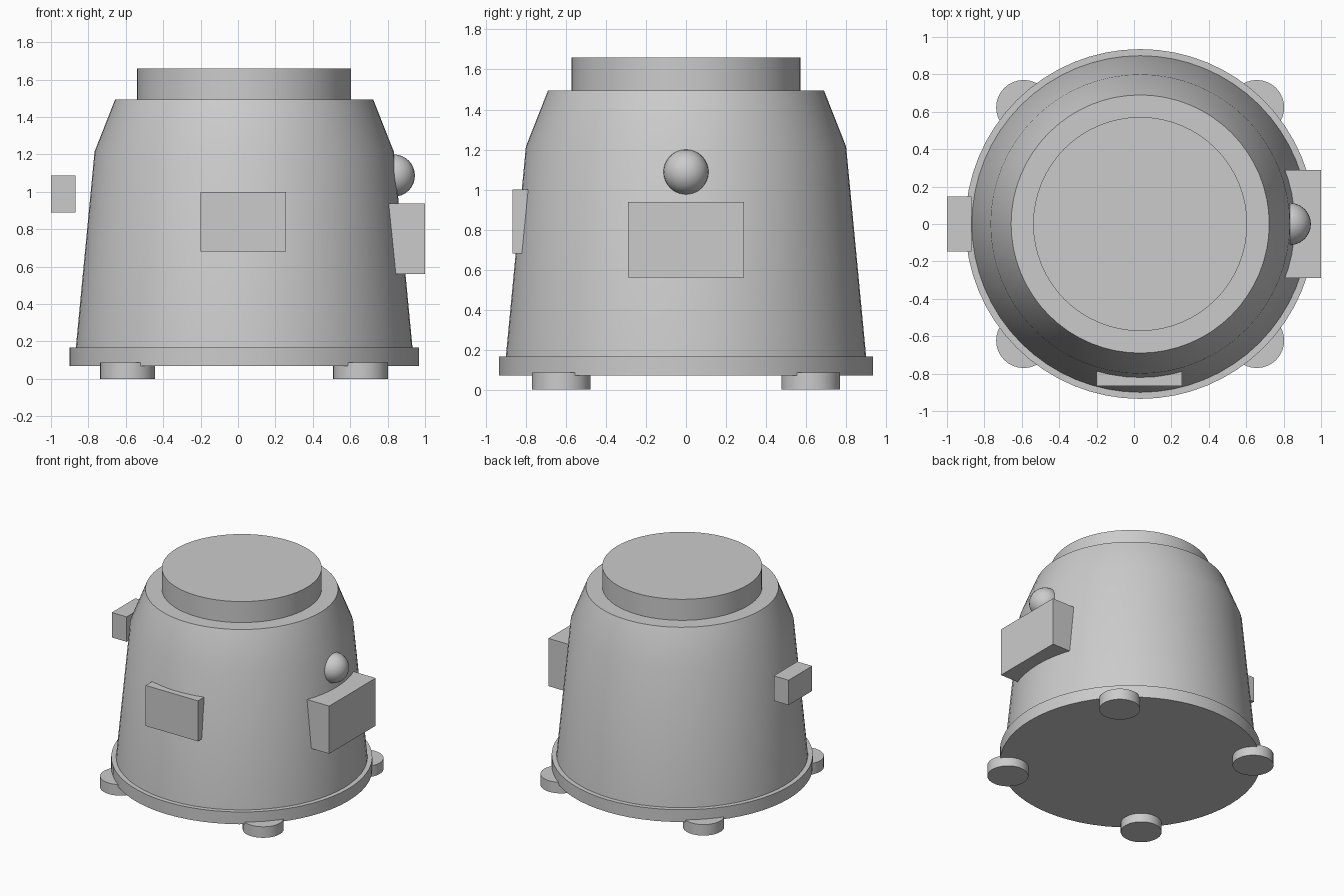
import bpy, bmesh, math
from mathutils import Matrix

if "Cube" in bpy.data.objects:
    bpy.data.objects.remove(bpy.data.objects["Cube"])

CX = 0.033  # axis of the round body

grey = bpy.data.materials.new("light grey")
grey.diffuse_color = (0.6, 0.6, 0.6, 1)
grey.use_nodes = True
grey.node_tree.nodes["Principled BSDF"].inputs["Base Color"].default_value = grey.diffuse_color


def finish(name, bm, smooth=True):
    bmesh.ops.recalc_face_normals(bm, faces=bm.faces)
    mesh = bpy.data.meshes.new(name)
    bm.to_mesh(mesh)
    bm.free()
    mesh.materials.append(grey)
    ob = bpy.data.objects.new(name, mesh)
    bpy.context.collection.objects.link(ob)
    if smooth:
        bpy.ops.object.select_all(action='DESELECT')
        ob.select_set(True)
        bpy.context.view_layer.objects.active = ob
        bpy.ops.object.shade_smooth_by_angle(angle=math.radians(30))
    return ob


def lathe(name, profile, x=CX, y=0.0, sides=64):
    """Closed round part from (radius, z) points, bottom to top."""
    bm = bmesh.new()
    rings = [[bm.verts.new((x + r * math.cos(2 * math.pi * i / sides),
                            y + r * math.sin(2 * math.pi * i / sides), z))
              for i in range(sides)] for r, z in profile]
    for a, b in zip(rings, rings[1:]):
        for i in range(sides):
            j = (i + 1) % sides
            bm.faces.new((a[i], a[j], b[j], b[i]))
    bm.faces.new(rings[0][::-1])
    bm.faces.new(rings[-1])
    return finish(name, bm)


def box(name, lo, hi):
    bm = bmesh.new()
    mid = [(a + b) / 2 for a, b in zip(lo, hi)]
    size = [b - a for a, b in zip(lo, hi)]
    bmesh.ops.create_cube(bm, size=1, matrix=Matrix.Translation(mid) @ Matrix.Diagonal((*size, 1)))
    return finish(name, bm, smooth=False)


# Round housing
lathe("base_ring", [(0.935, 0.07), (0.935, 0.167)])
lathe("body", [(0.90, 0.167), (0.80, 1.215), (0.69, 1.494)])
lathe("lid", [(0.572, 1.494), (0.572, 1.66)])

# Four feet
for sx, side in ((-1, "left"), (1, "right")):
    for sy, end in ((-1, "front"), (1, "back")):
        lathe(f"{end}_{side}_foot", [(0.147, 0), (0.147, 0.087)],
              CX + sx * 0.623, sy * 0.623, 32)

# Side boxes and front plate
box("front_plate", (-0.20, -0.867, 0.68), (0.257, -0.77, 1.0))
box("right_box", (0.75, -0.29, 0.56), (1.0, 0.29, 0.937))
box("left_box", (-1.0, -0.147, 0.89), (-0.87, 0.147, 1.087))

# Round knob above the right box
bm = bmesh.new()
bmesh.ops.create_uvsphere(bm, u_segments=24, v_segments=16, radius=0.113,
                          matrix=Matrix.Translation((0.833, 0, 1.087)))
finish("knob", bm)
